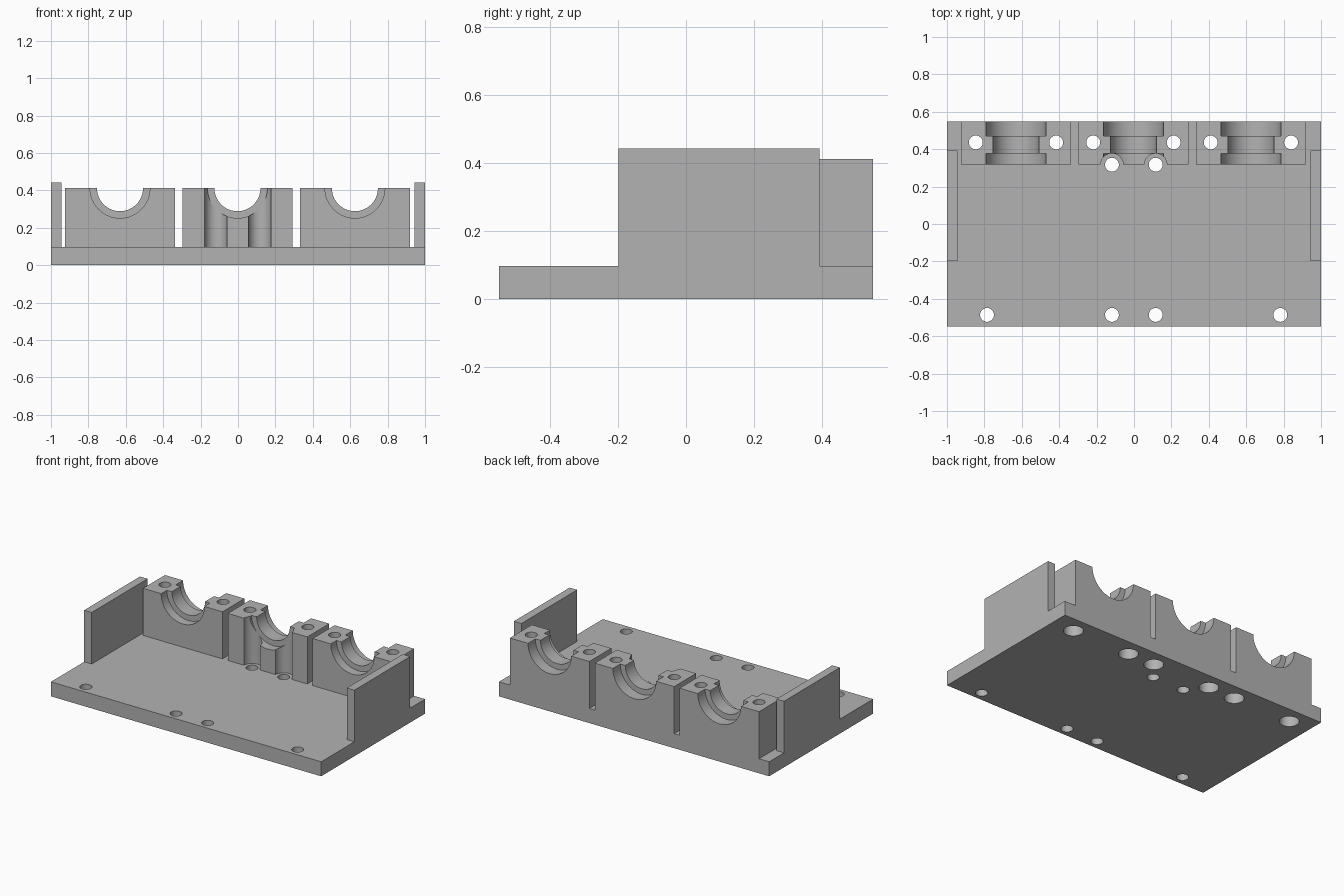
import bpy
import bmesh
import math
from mathutils import Matrix, Vector

if "Cube" in bpy.data.objects:
    bpy.data.objects.remove(bpy.data.objects["Cube"], do_unlink=True)

grey = bpy.data.materials.new("plain grey")
grey.use_nodes = True
grey.diffuse_color = (0.45, 0.45, 0.45, 1)
grey.node_tree.nodes["Principled BSDF"].inputs["Base Color"].default_value = (0.45, 0.45, 0.45, 1)

BASE_TOP, BLOCK_TOP, WALL_TOP = 0.097, 0.412, 0.442
BACK, BLOCK_FRONT = 0.549, 0.317
BOLT_R, HEAD_R = 0.037, 0.06


def make_object(name, bm):
    mesh = bpy.data.meshes.new(name)
    bm.to_mesh(mesh)
    bm.free()
    mesh.materials.append(grey)
    obj = bpy.data.objects.new(name, mesh)
    bpy.context.collection.objects.link(obj)
    return obj


def box(name, low, high):
    low, high = Vector(low), Vector(high)
    bm = bmesh.new()
    place = Matrix.Translation((low + high) / 2) @ Matrix.Diagonal((*(high - low), 1))
    bmesh.ops.create_cube(bm, size=1, matrix=place)
    return make_object(name, bm)


def cylinder(start, end, radius, segments=48):
    start, end = Vector(start), Vector(end)
    axis = end - start
    turn = axis.to_track_quat('Z', 'Y').to_matrix().to_4x4()
    bm = bmesh.new()
    bmesh.ops.create_cone(bm, cap_ends=True, segments=segments, radius1=radius, radius2=radius,
                          depth=axis.length, matrix=Matrix.Translation((start + end) / 2) @ turn)
    obj = make_object("cutter", bm)
    obj.hide_render = True
    return obj


def upright(x, y, low, high, radius):
    return cylinder((x, y, low), (x, y, high), radius)


def cut(target, cutters):
    for cutter in cutters:
        mod = target.modifiers.new("cut", 'BOOLEAN')
        mod.operation = 'DIFFERENCE'
        mod.solver = 'EXACT'
        mod.object = cutter
    bpy.context.view_layer.update()
    graph = bpy.context.evaluated_depsgraph_get()
    mesh = bpy.data.meshes.new_from_object(target.evaluated_get(graph))
    target.modifiers.clear()
    target.data = mesh
    for cutter in cutters:
        bpy.data.objects.remove(cutter, do_unlink=True)
    bpy.ops.object.select_all(action='DESELECT')
    target.select_set(True)
    bpy.context.view_layer.objects.active = target
    bpy.ops.object.shade_smooth_by_angle(angle=math.radians(30))


block_centres = {"right": -0.631, "middle": -0.003, "left": 0.625}
bolt_offset, bolt_y = 0.215, 0.436
screw_xs = (-0.118, 0.116)

# Base plate with mounting holes and recessed bolt heads underneath
base = box("base_plate", (-1, -BACK, 0), (1, BACK, BASE_TOP))
holes = [upright(x, -0.486, -0.1, 0.2, BOLT_R) for x in (-0.786, *screw_xs, 0.782)]
holes += [upright(x, BLOCK_FRONT, -0.1, 0.2, BOLT_R) for x in screw_xs]
for centre in block_centres.values():
    for side in (-1, 1):
        x = centre + side * bolt_offset
        holes.append(upright(x, bolt_y, -0.1, 0.2, BOLT_R))
        holes.append(upright(x, bolt_y, -0.1, 0.08, HEAD_R))
cut(base, holes)

# End walls
for name, side in (("right", -1), ("left", 1)):
    xs = sorted((side * 0.944, side))
    box(name + "_end_wall", (xs[0], -0.198, BASE_TOP), (xs[1], 0.392, WALL_TOP))

# Bearing blocks with stepped half-round seats and bolt holes
for name, centre in block_centres.items():
    block = box(name + "_bearing_block", (centre - 0.294, BLOCK_FRONT, BASE_TOP),
                (centre + 0.294, BACK, BLOCK_TOP))
    cutters = [cylinder((centre, y0, BLOCK_TOP), (centre, y1, BLOCK_TOP), r, 64)
               for y0, y1, r in ((0.2, 0.7, 0.123), (0.2, 0.377, 0.16), (0.471, 0.7, 0.16))]
    cutters += [upright(centre + side * bolt_offset, bolt_y, 0, 0.6, BOLT_R) for side in (-1, 1)]
    # Screw head clearance in the middle block
    if name == "middle":
        cutters += [upright(x, BLOCK_FRONT, 0, 0.6, HEAD_R) for x in screw_xs]
    cut(block, cutters)
